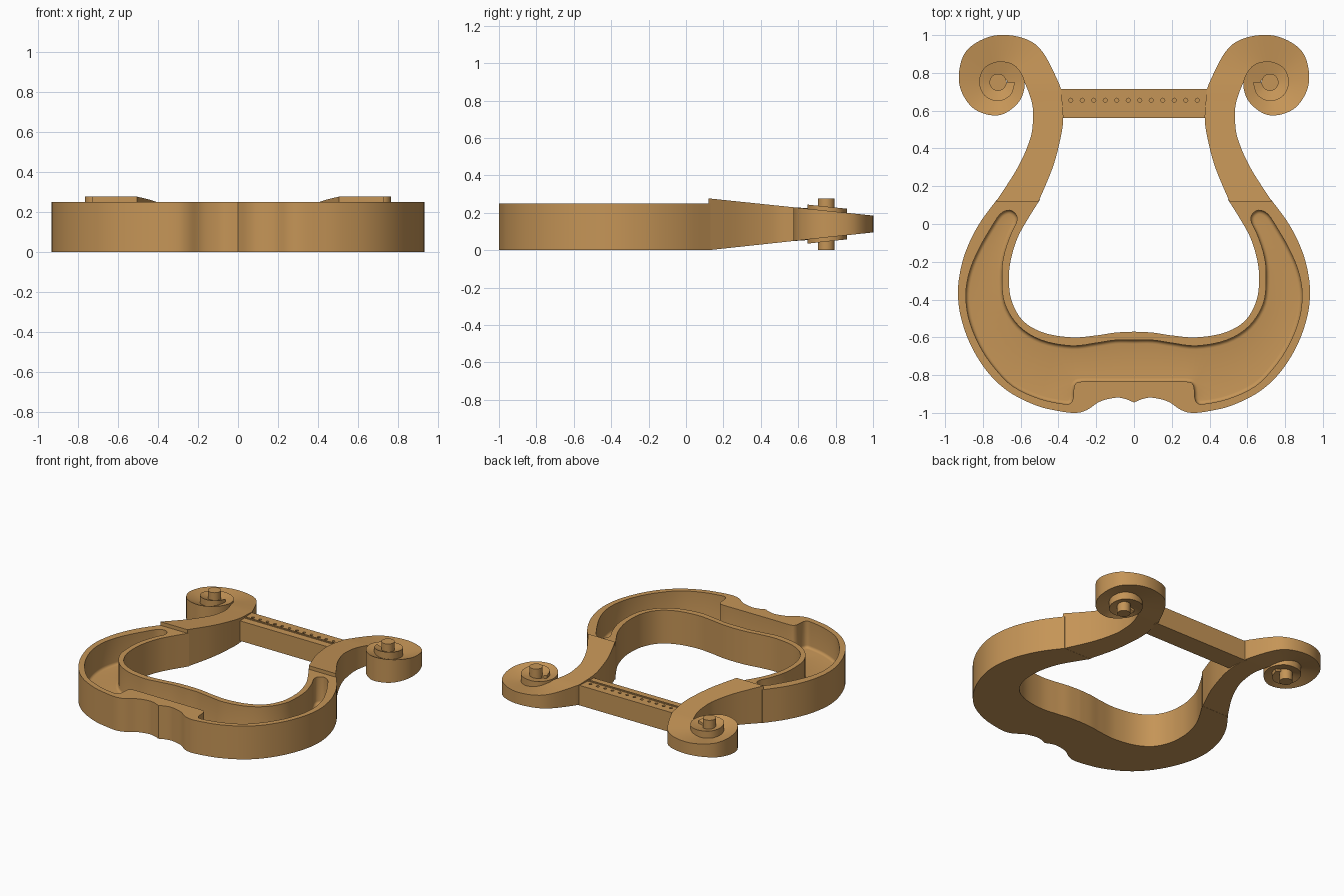
import bpy, bmesh, math
from math import sin, cos, pi, radians

if "Cube" in bpy.data.objects:
    bpy.data.objects.remove(bpy.data.objects["Cube"])

wood = bpy.data.materials.new("warm_wood")
wood.diffuse_color = (0.56, 0.30, 0.095, 1)
wood.use_nodes = True
wood.node_tree.nodes["Principled BSDF"].inputs["Base Color"].default_value = wood.diffuse_color


def spline(pts, n=6):
    """Catmull-Rom curve through points of any dimension."""
    out = []
    for i in range(len(pts) - 1):
        p0, p1, p2, p3 = pts[max(i - 1, 0)], pts[i], pts[i + 1], pts[min(i + 2, len(pts) - 1)]
        for k in range(n):
            t = k / n
            out.append(tuple(0.5 * (2 * b + (c - a) * t + (2 * a - 5 * b + 4 * c - d) * t * t
                                    + (3 * b - a - 3 * c + d) * t ** 3)
                             for a, b, c, d in zip(p0, p1, p2, p3)))
    return out + [tuple(pts[-1])]


def finish(name, bm):
    bmesh.ops.recalc_face_normals(bm, faces=bm.faces[:])
    me = bpy.data.meshes.new(name)
    bm.to_mesh(me)
    bm.free()
    me.materials.append(wood)
    ob = bpy.data.objects.new(name, me)
    bpy.context.collection.objects.link(ob)
    bpy.ops.object.select_all(action='DESELECT')
    bpy.context.view_layer.objects.active = ob
    ob.select_set(True)
    bpy.ops.object.shade_smooth_by_angle(angle=radians(35))
    return ob


def ring(bm, pts, z):
    return [bm.verts.new((x, y, z)) for x, y in pts]


def bridge(bm, a, b):
    for i in range(len(a)):
        j = (i + 1) % len(a)
        bm.faces.new((a[i], a[j], b[j], b[i]))


def fill(bm, rings):
    """Fill the area inside the first ring, leaving the other rings as holes."""
    edges = []
    for r in rings:
        for i in range(len(r)):
            pair = (r[i], r[(i + 1) % len(r)])
            edges.append(bm.edges.get(pair) or bm.edges.new(pair))
    bmesh.ops.triangle_fill(bm, edges=edges, use_beauty=True, normal=(0, 0, 1))


def inset(pts, d):
    """Offset a closed outline inwards."""
    n = len(pts)
    area = sum(pts[i - 1][0] * pts[i][1] - pts[i][0] * pts[i - 1][1] for i in range(n))
    s = 1 if area > 0 else -1
    out = []
    for i in range(n):
        dx, dy = (pts[(i + 1) % n][k] - pts[i - 1][k] for k in (0, 1))
        l = math.hypot(dx, dy)
        out.append((pts[i][0] - s * d * dy / l, pts[i][1] + s * d * dx / l))
    return out


def slab(name, outline, z0, z1, pockets):
    """Flat solid with blind pockets; a pocket is (outline, floor z, fillet radius)."""
    bm = bmesh.new()
    low, top = ring(bm, outline, z0), ring(bm, outline, z1)
    bridge(bm, low, top)
    mouths = []
    for pts, floor, r in pockets:
        last = ring(bm, pts, z1)
        mouths.append(last)
        for k in range(5 if r else 1):
            a = k * pi / 8
            nxt = ring(bm, inset(pts, r * (1 - cos(a))), floor + r * (1 - sin(a)))
            bridge(bm, last, nxt)
            last = nxt
        fill(bm, [last])
    fill(bm, [top] + mouths)
    fill(bm, [low])
    return finish(name, bm)


# hollow body: half outlines, mirrored in x
outer = spline([(0, -.945), (.05, -.925), (.1, -.92), (.18, -.94), (.25, -.985), (.31, -1), (.4, -.99),
                (.52, -.96), (.66, -.89), (.77, -.79), (.86, -.65), (.915, -.5), (.932, -.37),
                (.92, -.25), (.885, -.13), (.82, 0), (.725, .13)])
inner = spline([(.497, .13), (.56, .03), (.615, -.07), (.65, -.18), (.662, -.28), (.65, -.4),
                (.59, -.51), (.48, -.575), (.33, -.6), (.2, -.59), (.1, -.575), (0, -.57)])
cavity = spline([(0, -.835), (.15, -.835), (.28, -.835), (.312, -.85), (.32, -.885), (.322, -.92),
                 (.335, -.947), (.37, -.953), (.5, -.925), (.64, -.86), (.74, -.76), (.82, -.64),
                 (.875, -.5), (.89, -.37), (.87, -.25), (.82, -.13), (.745, 0), (.705, .055),
                 (.66, .073), (.625, .05), (.622, .01), (.655, -.06), (.69, -.17), (.7, -.28),
                 (.685, -.42), (.61, -.54), (.49, -.615), (.33, -.645), (.2, -.63), (.1, -.615),
                 (0, -.615)], 4)


def mirrored(half):
    return half + [(-x, y) for x, y in half[-2:0:-1]]


slab("body", mirrored(outer + inner), 0, .25, [(mirrored(cavity), .05, .02)])

# crossbar with a row of string holes and a thin bridge strip
holes = [([(-.335 + .0609 * i + .011 * cos(a * pi / 6), .655 + .011 * sin(a * pi / 6))
           for a in range(12)], .17, 0) for i in range(12)]
slab("crossbar", [(-.4, .56), (.4, .56), (.4, .715), (-.4, .715)], .06, .21, holes)
slab("string_strip", [(-.38, .614), (.38, .614), (.38, .627), (-.38, .627)], .2, .217, [])

# arms: one tapering strip that rolls up into a scroll
CX, CY = .72, .75
# each station: near edge x, y, far edge x, y, dip of far edge, lift
stations = [(.505, .12, .73, .12, 0, 0), (.43, .3, .615, .3, 0, 0), (.39, .45, .55, .45, 0, 0),
            (.375, .55, .535, .55, 0, 0), (.38, .65, .54, .64, 0, 0)]
# scroll: outer radius, inner radius, dip, lift at every 45 degrees
scroll = [(.32, .14, 0, 0), (.283, .12, .015, 0), (.25, .1, .03, 0), (.236, .09, .035, 0),
          (.206, .09, .035, 0), (.19, .09, .035, 0), (.175, .09, .03, 0), (.152, .08, .02, .003),
          (.141, .05, .02, .01), (.126, .04, .02, .017), (.11, .04, .02, .022), (.105, .04, .02, .022),
          (.1, .04, .02, .022), (.1, .04, .02, .022), (.1, .04, .02, .022), (.095, .04, .02, .022),
          (.09, .04, .02, .022)]
for i, (r, q, dip, lift) in enumerate(scroll):
    a = pi - i * pi / 4
    stations.append((CX + r * cos(a), CY + r * sin(a), CX + q * cos(a), CY + q * sin(a), dip, lift))


def top_z(y):
    return .277 - .1045 * (y - .12)


def low_z(y):
    return .108 * (y - .12)


for side, s in (("left", -1), ("right", 1)):
    bm = bmesh.new()
    prev = first = None
    for ax, ay, bx, by, dip, lift in spline(stations, 8):
        sec = [bm.verts.new(p) for p in (
            (s * ax, ay, top_z(ay) + lift), (s * bx, by, top_z(by) + lift - dip),
            (s * bx, by, low_z(by) - lift + dip), (s * ax, ay, low_z(ay) - lift))]
        if prev:
            bridge(bm, prev, sec)
        else:
            first = sec
        prev = sec
    bm.faces.new(first)
    bm.faces.new(prev)
    finish(side + "_arm_scroll", bm)
    # centre post of the scroll
    slab(side + "_scroll_post", [(s * CX + .045 * cos(k * pi / 16), CY + .045 * sin(k * pi / 16))
                                 for k in range(32)], 0, .277, [])
